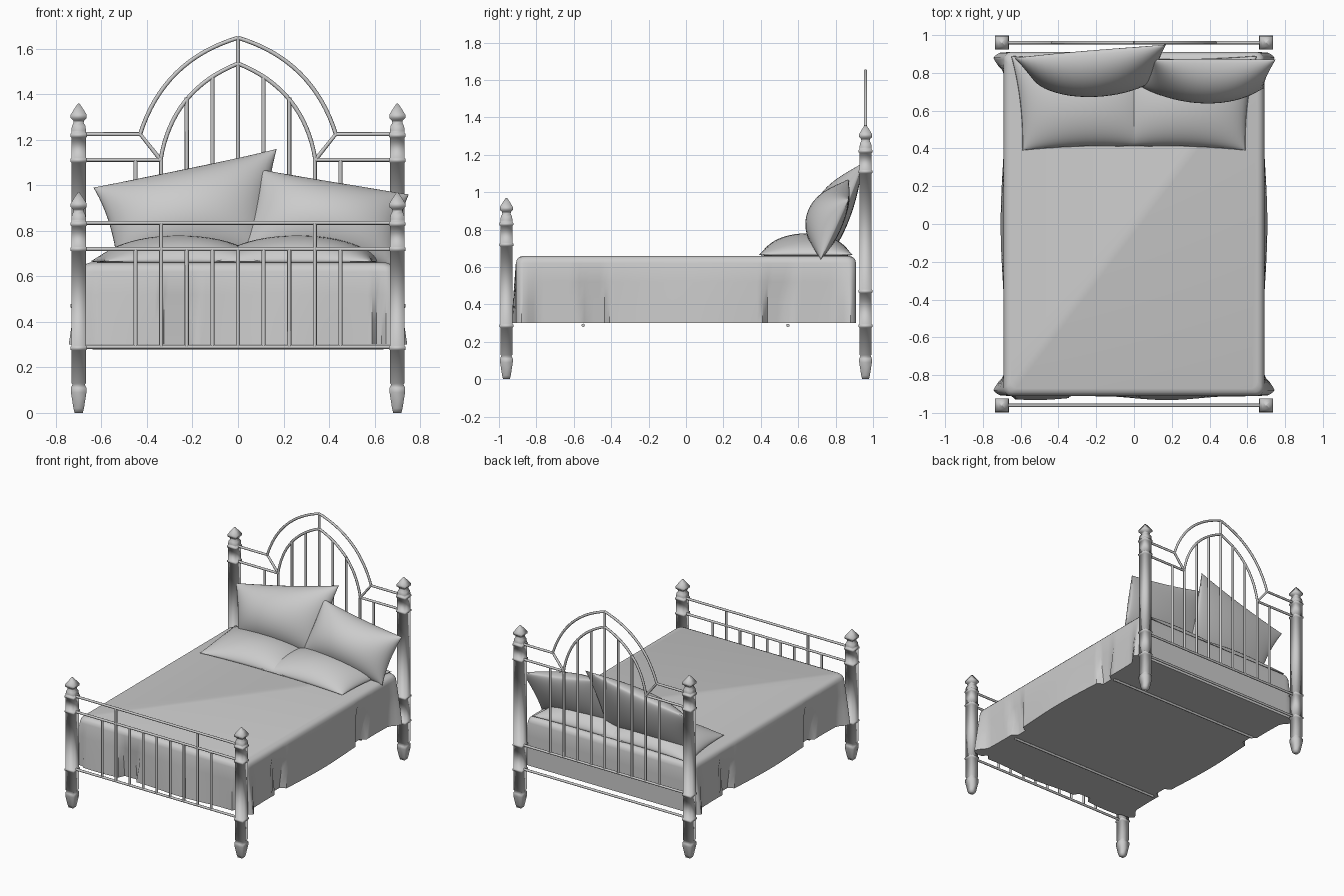
import bpy, bmesh, math
from mathutils import Vector

cube = bpy.data.objects.get("Cube")
if cube:
    bpy.data.objects.remove(cube)

grey = bpy.data.materials.new("plain_grey")
grey.use_nodes = True
colour = (0.6, 0.6, 0.6, 1)
grey.diffuse_color = colour
grey.node_tree.nodes["Principled BSDF"].inputs["Base Color"].default_value = colour


def finish(name, bm, angle=None):
    bmesh.ops.remove_doubles(bm, verts=bm.verts, dist=0.0005)
    bmesh.ops.recalc_face_normals(bm, faces=bm.faces)
    mesh = bpy.data.meshes.new(name)
    bm.to_mesh(mesh)
    bm.free()
    mesh.materials.append(grey)
    obj = bpy.data.objects.new(name, mesh)
    bpy.context.collection.objects.link(obj)
    bpy.ops.object.select_all(action='DESELECT')
    obj.select_set(True)
    bpy.context.view_layer.objects.active = obj
    if angle:
        bpy.ops.object.shade_smooth_by_angle(angle=math.radians(angle))
    else:
        bpy.ops.object.shade_smooth()
    return obj


def skin(bm, rings, caps=True):
    """Join closed rings of points with quads."""
    rows = [[bm.verts.new(p) for p in ring] for ring in rings]
    n = len(rows[0])
    for a, b in zip(rows, rows[1:]):
        for i in range(n):
            j = (i + 1) % n
            bm.faces.new((a[i], a[j], b[j], b[i]))
    if caps:
        bm.faces.new(rows[0][::-1])
        bm.faces.new(rows[-1])


def tube(bm, path, r=0.009, sides=8):
    """Sweep a round section along a path lying in a vertical or level plane."""
    pts = [Vector(p) for p in path]
    rings = []
    for i, p in enumerate(pts):
        t = (pts[min(i + 1, len(pts) - 1)] - pts[max(i - 1, 0)]).normalized()
        side = Vector((0, 1, 0))
        up = t.cross(side)
        rings.append([p + r * (side * math.cos(a) + up * math.sin(a))
                      for a in (math.tau * k / sides for k in range(sides))])
    skin(bm, rings)


# Turned square posts with rings, tapered feet and pointed finials
FOOT = [(0, .018), (.02, .023), (.09, .034), (.11, .034), (.125, .027), (.13, .032)]
FINIAL = [(.02, .032), (.04, .03), (.055, .022), (.065, .024), (.075, .035),
          (.09, .035), (.115, .02), (.14, .003)]


def post(name, x, y, top, ring_heights):
    profile = list(FOOT)
    for z in ring_heights:
        profile += [(z - .01, .032), (z - .006, .037), (z + .006, .037), (z + .01, .032)]
    profile += [(top + z, r) for z, r in FINIAL]
    bm = bmesh.new()
    skin(bm, [[(x + sx * r, y + sy * r, z) for sx, sy in ((-1, -1), (1, -1), (1, 1), (-1, 1))]
              for z, r in profile])
    finish(name, bm, 100)


for side, x in (("right", -.7), ("left", .7)):
    post("head_post_" + side, x, .96, 1.22, (.285, .47, 1.11, 1.22))
    post("foot_post_" + side, x, -.96, .83, (.285, .72, .83))

SPACING = .1125

# Footboard rails and bars
bm = bmesh.new()
for z in (.29, .72, .835):
    tube(bm, [(-.7, -.96, z), (.7, -.96, z)])
for i in range(-4, 5):
    x = i * SPACING
    tube(bm, [(x, -.96, .29), (x, -.96, .835 if abs(i) == 3 else .72)])
finish("footboard_rails", bm, 50)


# Headboard with a pointed double arch
def arch_points(s, x, z0, z1, bulge):
    a, b = Vector((s * x, .96, z0)), Vector((0, .96, z1))
    d = (b - a).normalized()
    out = Vector((-s * abs(d.z) * -1, 0, abs(d.x)))
    return [a.lerp(b, t / 16) + out * bulge * 4 * (t / 16) * (1 - t / 16) for t in range(17)]


bm = bmesh.new()
for z in (.29, .47):
    tube(bm, [(-.7, .96, z), (.7, .96, z)])
for s in (-1, 1):
    tube(bm, [(s * .7, .96, 1.225), (s * .43, .96, 1.225), (s * .34, .96, 1.112)])
    tube(bm, [(s * .7, .96, 1.112), (s * .34, .96, 1.112)])
    tube(bm, arch_points(s, .43, 1.225, 1.648, .08))
    tube(bm, arch_points(s, .34, 1.112, 1.535, .077))
for i, top in enumerate((1.645, 1.475, 1.385, 1.112, 1.112)):
    for s in ((-1, 1) if i else (1,)):
        x = s * i * SPACING
        tube(bm, [(x, .96, .47), (x, .96, top)])
finish("headboard_rails", bm, 50)

# Slats below the mattress
bm = bmesh.new()
for y in (-.55, .545):
    tube(bm, [(-.64, y, .288), (-.64 + 1.28, y, .288)])
bmesh.ops.translate(bm, verts=bm.verts, vec=(0, 0, 0))
finish("under_slats", bm, 50)


# Draped cover: rounded top, pleats tucked in at the hem, flared corners
def outline(w, y0, y1, r):
    """Rounded rectangle with each straight side finely divided."""
    corners = [(w - r, y0 + r, -90), (w - r, y1 - r, 0), (r - w, y1 - r, 90), (r - w, y0 + r, 180)]
    pts = []
    for k, (cx, cy, start) in enumerate(corners):
        arc = [(cx + r * math.cos(math.radians(start + 15 * i)),
                cy + r * math.sin(math.radians(start + 15 * i))) for i in range(7)]
        nx, ny, ns = corners[(k + 1) % 4]
        a = math.radians(ns)
        end = (nx + r * math.cos(a), ny + r * math.sin(a))
        pts += arc
        n = 64
        pts += [(arc[-1][0] + (end[0] - arc[-1][0]) * i / n,
                 arc[-1][1] + (end[1] - arc[-1][1]) * i / n) for i in range(1, n)]
    return pts


def drape(x, y, f):
    """Push the hem in or out; f runs from 0 at the top edge to 1 at the hem."""
    if abs(x) > .66:
        s = math.copysign(1, x)
        side = .012 * math.cos(y * 5) + .004
        if .41 < abs(y) < .60 - .07 * f:
            side = -.045
        flare = max(0, 1 - abs(abs(y) - .88) / .07)
        x += s * f * (side + .055 * flare ** .6)
    if y < -.88 and abs(x) < .64:
        front = -.012 - .01 * math.sin(x * 9)
        if -.33 < x < -.16 - .05 * f:
            front = .035
        elif .6 < x:
            front = .03
        y += f * front
    return x, y


base = outline(.69, -.91, .91, .04)
bm = bmesh.new()
rings = []
for z, f in ((.30, 1), (.41, .7), (.52, .35), (.62, 0)):
    rings.append([(*drape(x, y, f), z) for x, y in base])
for z, inset in ((.64, .006), (.653, .018), (.66, .038)):
    rings.append([(x * (1 - inset / .69), y * (1 - inset / .91), z) for x, y in base])
skin(bm, rings)
finish("bed_cover", bm, 40)


# Pillows: a four-cornered sheet puffed out on both sides
def pillow(name, corners, front, back, n=24):
    bl, br, tr, tl = (Vector(c) for c in corners)
    normal = (br - bl + tr - tl).cross(tl - bl + tr - br).normalized()
    bm = bmesh.new()
    for bulge in (front, -back):
        grid = []
        for i in range(n + 1):
            v = -math.cos(math.pi * i / n)
            row = []
            for j in range(n + 1):
                u = -math.cos(math.pi * j / n)
                # Edges pinch in slightly between the corners
                pu, pv = u * (.95 + .05 * v * v), v * (.95 + .05 * u * u)
                p = bl.lerp(br, (pu + 1) / 2).lerp(tl.lerp(tr, (pu + 1) / 2), (pv + 1) / 2)
                puff = max(0, (1 - u * u) * (1 - v * v)) ** .55
                row.append(bm.verts.new(p + normal * bulge * puff))
            grid.append(row)
        for a, b in zip(grid, grid[1:]):
            for j in range(n):
                bm.faces.new((a[j], a[j + 1], b[j + 1], b[j]))
    finish(name, bm)


pillow("lying_pillow_right", [(-.59, .39, .665), (.1, .41, .665), (.1, .88, .665), (-.65, .89, .665)], .115, .02)
pillow("lying_pillow_left", [(-.1, .41, .665), (.59, .39, .665), (.65, .89, .665), (-.1, .88, .665)], .115, .02)
pillow("upright_pillow_right", [(-.53, .76, .66), (.12, .76, .68), (.17, .95, 1.16), (-.635, .88, .99)], .16, .04)
pillow("upright_pillow_left", [(0, .74, .69), (.69, .72, .64), (.75, .87, .96), (.1, .87, 1.07)], .16, .04)
